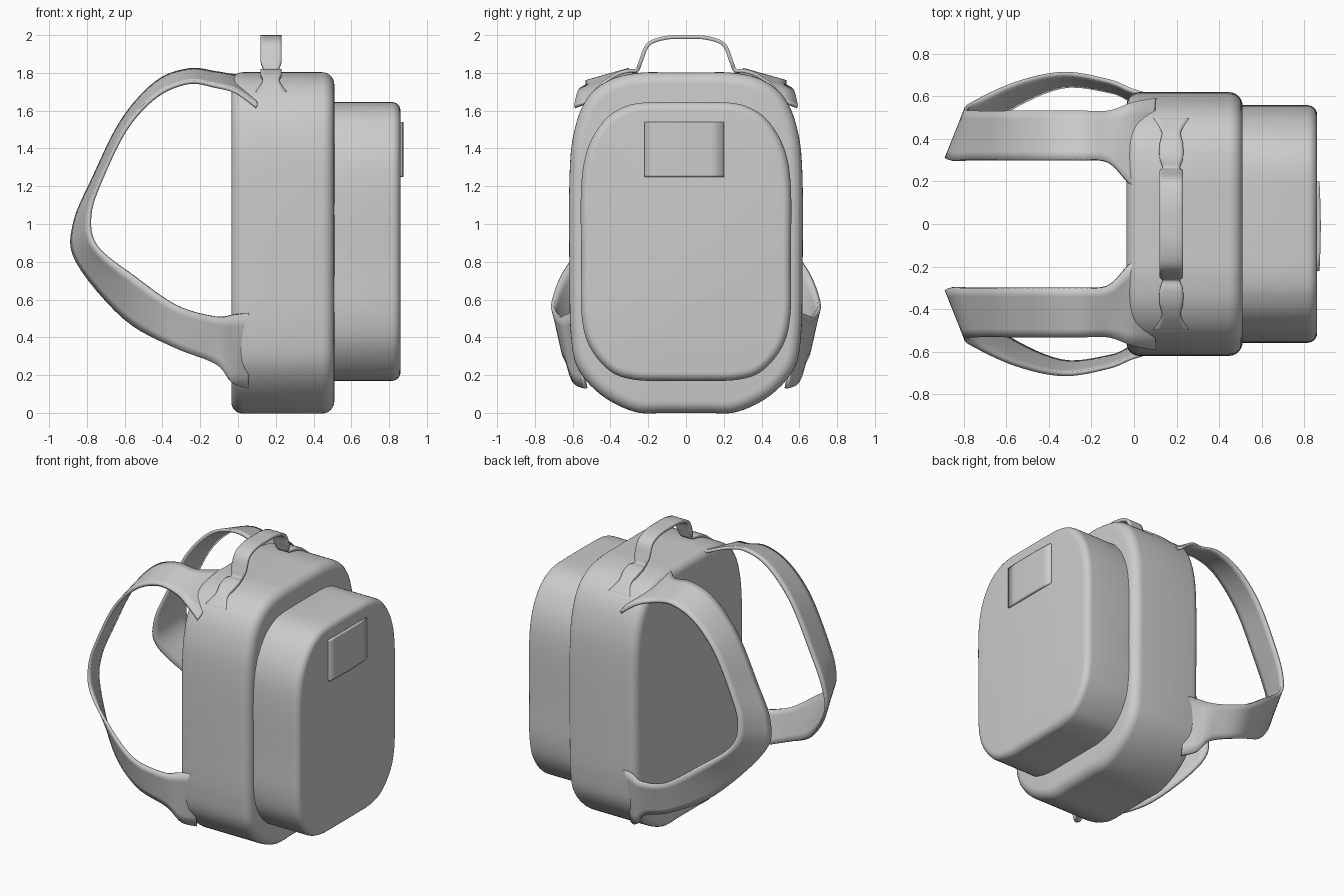
import bpy, math
from mathutils import Vector

if "Cube" in bpy.data.objects:
    bpy.data.objects.remove(bpy.data.objects["Cube"])


def spline(points, steps=6, closed=False):
    """Catmull-Rom samples through the given points."""
    p = [Vector(q) for q in points]
    n = len(p)
    get = (lambda i: p[i % n]) if closed else (lambda i: p[max(0, min(n - 1, i))])
    out = []
    for i in range(n if closed else n - 1):
        a, b, c, d = (get(i + k) for k in (-1, 0, 1, 2))
        for s in range(steps):
            t = s / steps
            out.append(0.5 * (2 * b + (c - a) * t + (2 * a - 5 * b + 4 * c - d) * t * t
                              + (3 * b - a - 3 * c + d) * t ** 3))
    return out if closed else out + [p[-1]]


def add_mesh(name, verts, faces, angle=40):
    me = bpy.data.meshes.new(name)
    me.from_pydata(verts, [], faces)
    me.shade_smooth()
    me.set_sharp_from_angle(angle=math.radians(angle))
    ob = bpy.data.objects.new(name, me)
    bpy.context.collection.objects.link(ob)
    return ob


def padded_shell(name, half, x0, x1, r_back, r_front):
    """Loft a symmetric y-z outline along x, rounding both rims."""
    full = half + [(-y, z) for y, z in reversed(half)]
    ring = spline([(y, z, 0) for y, z in full], 5, True)
    n = len(ring)
    normals = []
    for i in range(n):
        t = (ring[(i + 1) % n] - ring[i - 1]).normalized()
        normals.append(Vector((t.y, -t.x, 0)))
    arcs = [math.radians(a) for a in range(0, 91, 15)]
    stations = [(x0 + r_back * (1 - math.sin(a)), r_back * (1 - math.cos(a))) for a in reversed(arcs)]
    stations += [(x1 - r_front * (1 - math.sin(a)), r_front * (1 - math.cos(a))) for a in arcs]
    verts, faces = [], []
    for x, inset in stations:
        for p, nm in zip(ring, normals):
            q = p - nm * inset
            verts.append((x, q.x, q.y))
    m = len(stations)
    for s in range(m - 1):
        for i in range(n):
            j = (i + 1) % n
            faces.append((s * n + i, s * n + j, (s + 1) * n + j, (s + 1) * n + i))
    faces.append(tuple(reversed(range(n))))
    faces.append(tuple(range((m - 1) * n, m * n)))
    return add_mesh(name, verts, faces)


def ribbon(name, edge_a, edge_b, thickness, bulge=0.0, steps=6, cols=6):
    """Webbing stretched between two edge curves."""
    a, b = spline(edge_a, steps), spline(edge_b, steps)
    verts, faces = [], []
    for i, (p, q) in enumerate(zip(a, b)):
        along = a[min(i + 1, len(a) - 1)] - a[max(i - 1, 0)]
        out = along.cross(q - p).normalized()
        for k in range(cols + 1):
            t = k / cols
            verts.append(p.lerp(q, t) + out * bulge * math.sin(math.pi * t))
    w = cols + 1
    for i in range(len(a) - 1):
        for k in range(cols):
            faces.append((i * w + k, i * w + k + 1, (i + 1) * w + k + 1, (i + 1) * w + k))
    ob = add_mesh(name, verts, faces, 60)
    sol = ob.modifiers.new("thickness", "SOLIDIFY")
    sol.thickness, sol.offset = thickness, 0
    return ob


# main bag, outline from bottom centre up the +y side
body_half = [(0.1, 0), (0.27, 0.005), (0.45, 0.095), (0.575, 0.24), (0.61, 0.42), (0.617, 0.7),
             (0.617, 1.25), (0.59, 1.5), (0.52, 1.67), (0.4, 1.765), (0.25, 1.8), (0.1, 1.803)]
padded_shell("main_bag", body_half, -0.035, 0.51, 0.06, 0.065)

# front pocket
pocket_half = [(0.1, 0.17), (0.27, 0.175), (0.4, 0.22), (0.51, 0.35), (0.553, 0.52), (0.555, 0.8),
               (0.555, 1.2), (0.52, 1.4), (0.44, 1.54), (0.35, 1.61), (0.25, 1.64), (0.1, 1.645)]
padded_shell("front_pocket", pocket_half, 0.46, 0.86, 0.01, 0.045)

# blank patch on the pocket, slightly domed
ribbon("pocket_patch", [(0.86, -0.22, z) for z in (1.25, 1.35, 1.45, 1.54)],
       [(0.86, 0.2, z) for z in (1.25, 1.35, 1.45, 1.54)], 0.022, -0.006)

# shoulder straps: top lies flat, then twists to hug the bag's side at the bottom
lower_edge = [(0.06, 0.14, 1.79), (-0.02, 0.19, 1.785), (-0.12, 0.29, 1.8), (-0.26, 0.30, 1.815), (-0.43, 0.30, 1.75),
              (-0.61, 0.30, 1.55), (-0.76, 0.30, 1.25), (-0.865, 0.30, 1.0), (-0.85, 0.34, 0.8),
              (-0.6, 0.53, 0.5), (-0.34, 0.645, 0.35), (-0.12, 0.625, 0.26), (-0.03, 0.59, 0.16), (0.05, 0.53, 0.13)]
upper_edge = [(0.1, 0.59, 1.62), (-0.01, 0.57, 1.70), (-0.12, 0.53, 1.73), (-0.26, 0.53, 1.75), (-0.43, 0.53, 1.68),
              (-0.59, 0.53, 1.51), (-0.72, 0.53, 1.25), (-0.785, 0.535, 1.05), (-0.75, 0.57, 0.88),
              (-0.55, 0.66, 0.72), (-0.33, 0.705, 0.57), (-0.12, 0.67, 0.51), (-0.02, 0.63, 0.52), (0.06, 0.605, 0.53)]
strap = ribbon("shoulder_straps", lower_edge, upper_edge, 0.02)
mir = strap.modifiers.new("both_sides", "MIRROR")
mir.use_axis = (False, True, False)

# carry handle: half path as (y, z, half width), pinched before the flared ends
half = [(0.49, 1.69, 0.085), (0.43, 1.75, 0.045), (0.37, 1.79, 0.055), (0.31, 1.81, 0.055), (0.26, 1.815, 0.04),
        (0.24, 1.86, 0.055), (0.2, 1.95, 0.055), (0.11, 1.985, 0.055)]
path = half + [(0, 1.99, 0.055)] + [(-y, z, w) for y, z, w in reversed(half)]
ribbon("carry_handle", [(0.175 - w, y, z) for y, z, w in path],
       [(0.175 + w, y, z) for y, z, w in path], 0.02)
